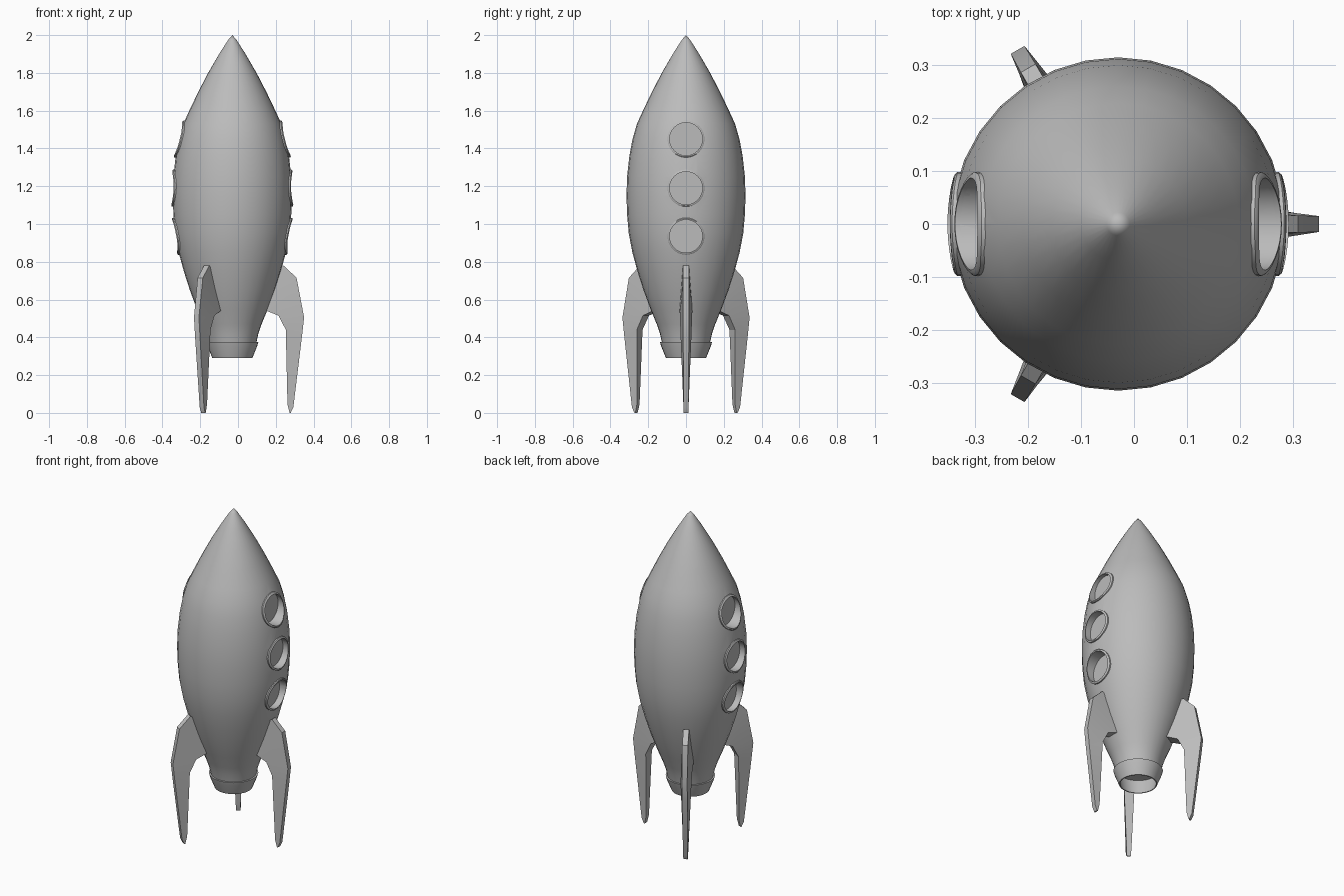
import bpy, bmesh, math
from mathutils import Matrix, Vector

if "Cube" in bpy.data.objects:
    bpy.data.objects.remove(bpy.data.objects["Cube"])

AXIS = Vector((-0.03, 0, 0))
SEGMENTS = 32

grey = bpy.data.materials.new("plain grey")
grey.use_nodes = True
grey.diffuse_color = (0.5, 0.5, 0.5, 1)
grey.node_tree.nodes["Principled BSDF"].inputs["Base Color"].default_value = (0.5, 0.5, 0.5, 1)

# Hull outline as (radius, height), nose to neck
HULL = [(0, 2), (0.022, 1.975), (0.07, 1.9), (0.128, 1.8), (0.18, 1.7), (0.228, 1.6),
        (0.26, 1.53), (0.283, 1.45), (0.3, 1.36), (0.312, 1.25), (0.315, 1.15),
        (0.312, 1.05), (0.303, 0.95), (0.284, 0.85), (0.257, 0.75), (0.225, 0.65),
        (0.188, 0.55), (0.155, 0.47), (0.138, 0.42), (0.128, 0.375)]
# Flared collar, lip and hollow nozzle
NOZZLE = [(0.138, 0.375), (0.132, 0.355), (0.106, 0.29), (0.1, 0.29), (0.118, 0.38), (0, 0.4)]


def hull_radius(z):
    for (r0, z0), (r1, z1) in zip(HULL, HULL[1:]):
        if z1 <= z <= z0:
            return r0 + (r1 - r0) * (z0 - z) / (z0 - z1)


def finish(name, bm, angle=None):
    bmesh.ops.recalc_face_normals(bm, faces=bm.faces)
    mesh = bpy.data.meshes.new(name)
    bm.to_mesh(mesh)
    bm.free()
    mesh.materials.append(grey)
    obj = bpy.data.objects.new(name, mesh)
    bpy.context.collection.objects.link(obj)
    if angle:
        smooth(obj, angle)
    return obj


def smooth(obj, angle):
    bpy.ops.object.select_all(action="DESELECT")
    obj.select_set(True)
    bpy.context.view_layer.objects.active = obj
    bpy.ops.object.shade_smooth_by_angle(angle=math.radians(angle))


def revolve(name, profile):
    bm = bmesh.new()
    verts = [bm.verts.new(AXIS + Vector((r, 0, z))) for r, z in profile]
    edges = [bm.edges.new(pair) for pair in zip(verts, verts[1:])]
    bmesh.ops.spin(bm, geom=verts + edges, cent=AXIS, axis=(0, 0, 1),
                   angle=math.tau, steps=SEGMENTS)
    bmesh.ops.remove_doubles(bm, verts=bm.verts, dist=0.0005)
    return finish(name, bm)


hull = revolve("hull", HULL + NOZZLE)

# Portholes: (height, distance of the recessed pane from the axis)
PORTHOLES = [(1.45, 0.242), (1.19, 0.275), (0.935, 0.252)]
HOLE = 0.087


def cut_porthole(z, depth, side):
    bm = bmesh.new()
    length = 0.2
    place = Matrix.Translation(AXIS + Vector((side * (depth + length / 2), 0, z)))
    bmesh.ops.create_cone(bm, cap_ends=True, segments=SEGMENTS, radius1=HOLE, radius2=HOLE,
                          depth=length, matrix=place @ Matrix.Rotation(math.pi / 2, 4, "Y"))
    cutter = finish("porthole_cutter", bm)
    cutter.hide_render = True
    mod = hull.modifiers.new("porthole", "BOOLEAN")
    mod.operation = "DIFFERENCE"
    mod.solver = "EXACT"
    mod.object = cutter
    bpy.context.view_layer.objects.active = hull
    bpy.ops.object.modifier_apply(modifier=mod.name)
    bpy.data.objects.remove(cutter)


# Raised rim that follows the curve of the hull
def porthole_rim(name, z, side):
    bm = bmesh.new()
    section = [(0.098, -0.01), (0.098, 0.006), (0.094, 0.009), (HOLE, 0.009), (HOLE, -0.01)]
    loops = []
    for i in range(SEGMENTS):
        a = math.tau * i / SEGMENTS
        loop = []
        for rad, lift in section:
            y, h = rad * math.cos(a), z + rad * math.sin(a)
            x = math.sqrt(hull_radius(h) ** 2 - y * y) + lift
            loop.append(bm.verts.new(AXIS + Vector((side * x, y, h))))
        loops.append(loop)
    n = len(section)
    for i in range(SEGMENTS):
        a, b = loops[i], loops[(i + 1) % SEGMENTS]
        for j in range(n):
            k = (j + 1) % n
            bm.faces.new((a[j], b[j], b[k], a[k]))
    finish(name, bm, 35)


for side, label in ((1, "left"), (-1, "right")):
    for number, (z, depth) in enumerate(PORTHOLES, 1):
        cut_porthole(z, depth, side)
        porthole_rim(f"{label}_porthole_rim_{number}", z, side)
smooth(hull, 30)

# Fins: matching outer and inner edges as (radius, height, half thickness)
OUTER = [(0.272, 0.78, 0.016), (0.34, 0.715, 0.016), (0.38, 0.505, 0.015),
         (0.368, 0.4, 0.015), (0.323, 0.03, 0.013), (0.309, 0.0, 0.012)]
INNER = [(0.22, 0.74, 0.02), (0.17, 0.545, 0.034), (0.245, 0.515, 0.032),
         (0.283, 0.44, 0.03), (0.292, 0.045, 0.014), (0.303, 0.0, 0.012)]


def fin(name, angle):
    bm = bmesh.new()
    turn = Matrix.Translation(AXIS) @ Matrix.Rotation(angle, 4, "Z")

    def vert(point, s):
        r, z, t = point
        return bm.verts.new(turn @ Vector((r, s * t, z)))

    rows = [[vert(o, 1), vert(o, -1), vert(i, -1), vert(i, 1)] for o, i in zip(OUTER, INNER)]
    for a, b in zip(rows, rows[1:]):
        for j in range(4):
            k = (j + 1) % 4
            bm.faces.new((a[j], a[k], b[k], b[j]))
    bm.faces.new(rows[0])
    bm.faces.new(rows[-1])
    finish(name, bm, 20)


for label, degrees in (("left", 0), ("back_right", 120), ("front_right", 240)):
    fin(label + "_fin", math.radians(degrees))
